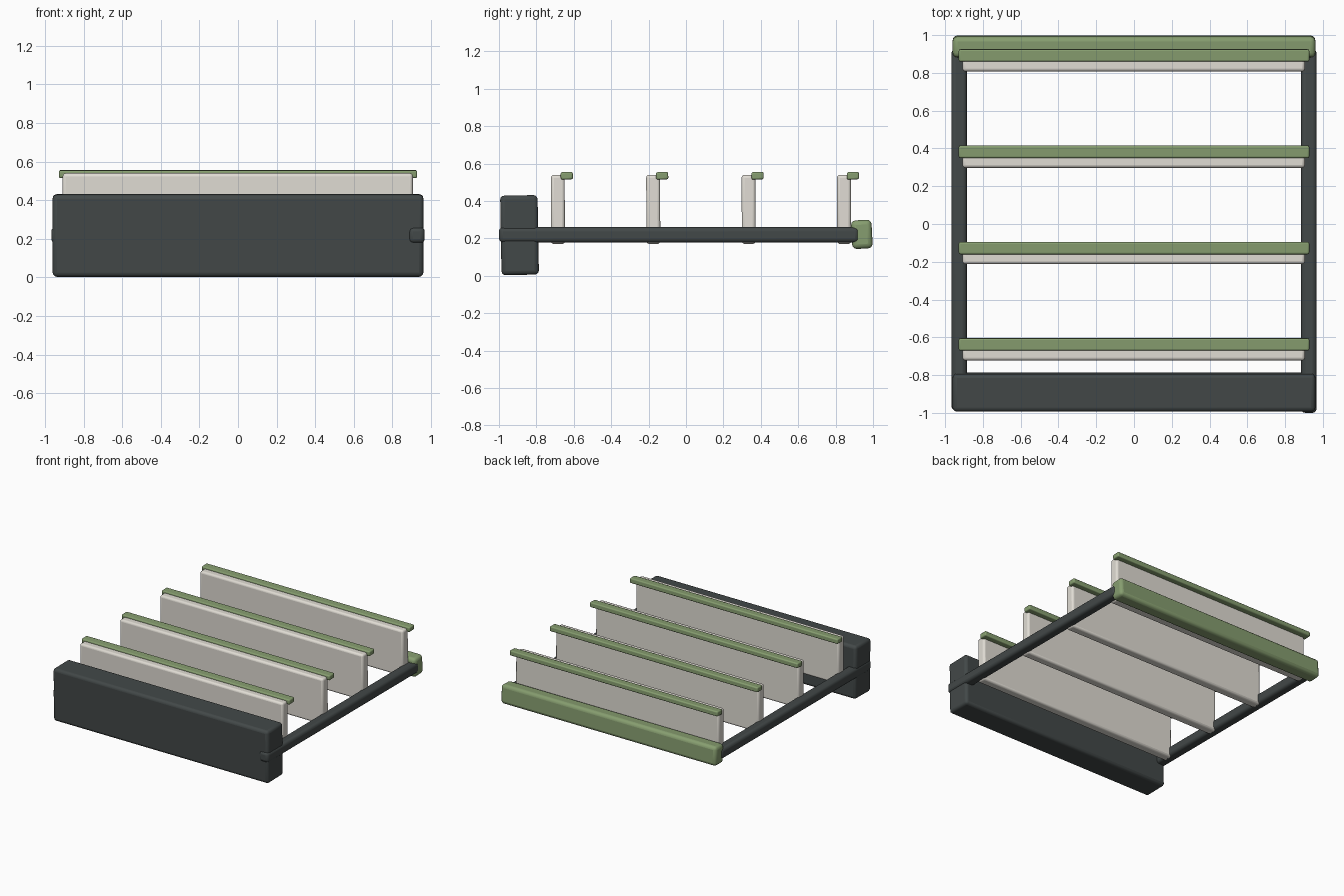
import bpy
from math import radians

if "Cube" in bpy.data.objects:
    bpy.data.objects.remove(bpy.data.objects["Cube"])


def material(name, rgb):
    m = bpy.data.materials.new(name)
    m.diffuse_color = (*rgb, 1)
    m.use_nodes = True
    m.node_tree.nodes["Principled BSDF"].inputs["Base Color"].default_value = m.diffuse_color
    return m


DARK = material("charcoal", (0.055, 0.065, 0.065))
GREEN = material("sage", (0.24, 0.34, 0.16))
CREAM = material("cream", (0.75, 0.72, 0.66))


def rounded_box(name, x, y, z, mat, bevel, tilt=0):
    """Bevelled box from (min, max) extents, tilted about x."""
    spans = (x, y, z)
    bpy.ops.mesh.primitive_cube_add(
        size=1, location=[(a + b) / 2 for a, b in spans])
    ob = bpy.context.object
    ob.name = name
    ob.scale = [b - a for a, b in spans]
    bpy.ops.object.transform_apply(location=False, rotation=False, scale=True)
    ob.rotation_euler.x = radians(tilt)
    mod = ob.modifiers.new("rounded_edges", 'BEVEL')
    mod.width = bevel
    mod.segments = 3
    ob.data.materials.append(mat)
    bpy.ops.object.shade_smooth_by_angle(angle=radians(40))
    return ob


# Deep front beam and slim rear beam
rounded_box("front_beam", (-0.96, 0.96), (-0.99, -0.79), (0.005, 0.43), DARK, 0.022, 1)
rounded_box("rear_beam", (-0.96, 0.96), (0.885, 0.995), (0.145, 0.298), GREEN, 0.025, 3)

# Side rails
rounded_box("right_rail", (0.885, 0.967), (-1.0, 0.925), (0.178, 0.26), DARK, 0.022)
rounded_box("left_rail", (-0.967, -0.885), (-0.985, 0.925), (0.178, 0.26), DARK, 0.022)

# Upright slats, each with an offset cap strip
for i in range(4):
    y = -0.685 + 0.51 * i
    rounded_box(f"slat_{i + 1}", (-0.908, 0.905), (y - 0.037, y + 0.037),
                (0.17, 0.54), CREAM, 0.016, 0.3)
    rounded_box(f"cap_strip_{i + 1}", (-0.928, 0.928), (y + 0.015, y + 0.08),
                (0.515, 0.555), GREEN, 0.009, 2)
